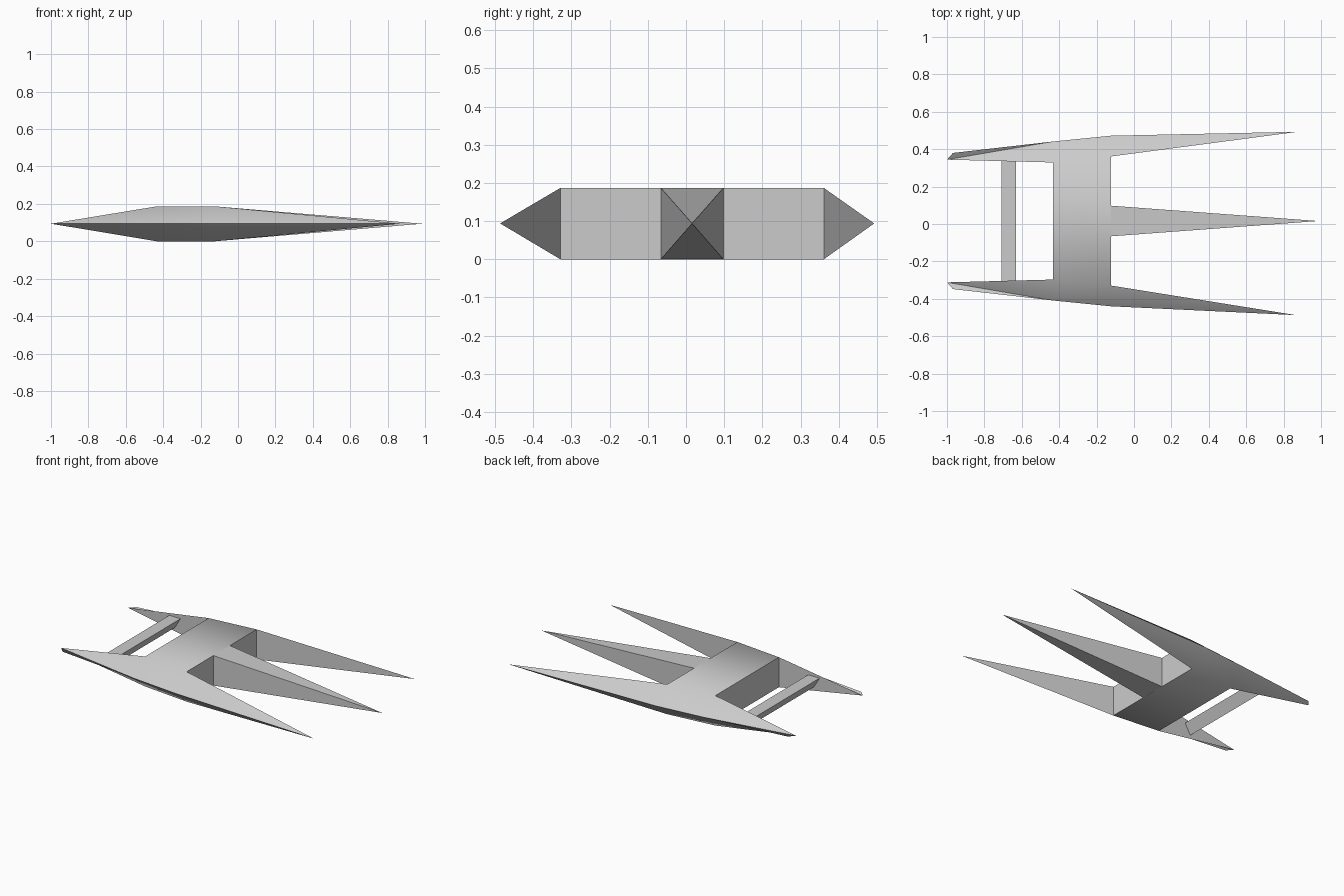
import bpy
import bmesh
import math

if "Cube" in bpy.data.objects:
    bpy.data.objects.remove(bpy.data.objects["Cube"], do_unlink=True)

GREY = (0.6, 0.6, 0.6, 1.0)
mat = bpy.data.materials.new("hull_grey")
mat.use_nodes = True
mat.diffuse_color = GREY
mat.node_tree.nodes["Principled BSDF"].inputs["Base Color"].default_value = GREY

MID, TOP = 0.094, 0.187   # height of the outer ridge and of the deck
AXIS = 0.016              # centreline of the craft in y


def finish(name, bm, smooth_angle=None):
    bmesh.ops.remove_doubles(bm, verts=bm.verts, dist=0.0005)
    bmesh.ops.recalc_face_normals(bm, faces=bm.faces)
    mesh = bpy.data.meshes.new(name)
    bm.to_mesh(mesh)
    bm.free()
    mesh.materials.append(mat)
    obj = bpy.data.objects.new(name, mesh)
    bpy.context.collection.objects.link(obj)
    if smooth_angle:
        bpy.ops.object.select_all(action='DESELECT')
        obj.select_set(True)
        bpy.context.view_layer.objects.active = obj
        bpy.ops.object.shade_smooth_by_angle(angle=math.radians(smooth_angle))
    return obj


def face(bm, *points):
    bm.faces.new([bm.verts.new(p) for p in points])


# Hull: flat deck with two sharp-edged side blades
bm = bmesh.new()
deck_x = (-0.433, -0.124)
tips = {1: (0.876, 0.493), -1: (0.865, -0.487)}
for side in (1, -1):
    def at(x, off, z):
        return (x, AXIS + side * off, z)
    stern_in, stern_out = at(-1, 0.328, MID), at(-0.968, 0.364, MID)
    ridge_back, ridge_front = at(deck_x[0], 0.425, MID), at(deck_x[1], 0.456, MID)
    tip = (*tips[side], MID)
    for z in (0, TOP):
        back, front = at(deck_x[0], 0.313, z), at(deck_x[1], 0.345, z)
        face(bm, stern_in, back, ridge_back, stern_out)
        face(bm, back, front, ridge_front, ridge_back)
        face(bm, front, tip, ridge_front)
    # vertical inner walls of the blades
    face(bm, stern_in, at(deck_x[0], 0.313, 0), at(deck_x[0], 0.313, TOP))
    face(bm, tip, at(deck_x[1], 0.345, 0), at(deck_x[1], 0.345, TOP))


def corner(i, side, z):
    return (deck_x[i], AXIS + side * (0.313, 0.345)[i], z)


# Deck top, underside and the two end walls
for z in (0, TOP):
    face(bm, corner(0, 1, z), corner(1, 1, z), corner(1, -1, z), corner(0, -1, z))
for i in (0, 1):
    face(bm, corner(i, 1, 0), corner(i, 1, TOP), corner(i, -1, TOP), corner(i, -1, 0))
finish("hull", bm, 60)

# Centre prong: long four-sided spike
bm = bmesh.new()
base = [(-0.126, AXIS + dy, z) for dy, z in
        ((-0.082, 0), (0.082, 0), (0.082, TOP), (-0.082, TOP))]
face(bm, *base)
for a, b in zip(base, base[1:] + base[:1]):
    face(bm, a, b, (0.985, AXIS, MID))
finish("centre_prong", bm)

# Rear crossbar: three-sided bar between the blades
bm = bmesh.new()
section = [(-0.709, 0.128), (-0.631, 0.128), (-0.67, 0.062)]
ends = [[(x, AXIS + dy, z) for x, z in section] for dy in (-0.328, 0.328)]
for end in ends:
    face(bm, *end)
for i in range(3):
    j = (i + 1) % 3
    face(bm, ends[0][i], ends[0][j], ends[1][j], ends[1][i])
finish("rear_crossbar", bm)
